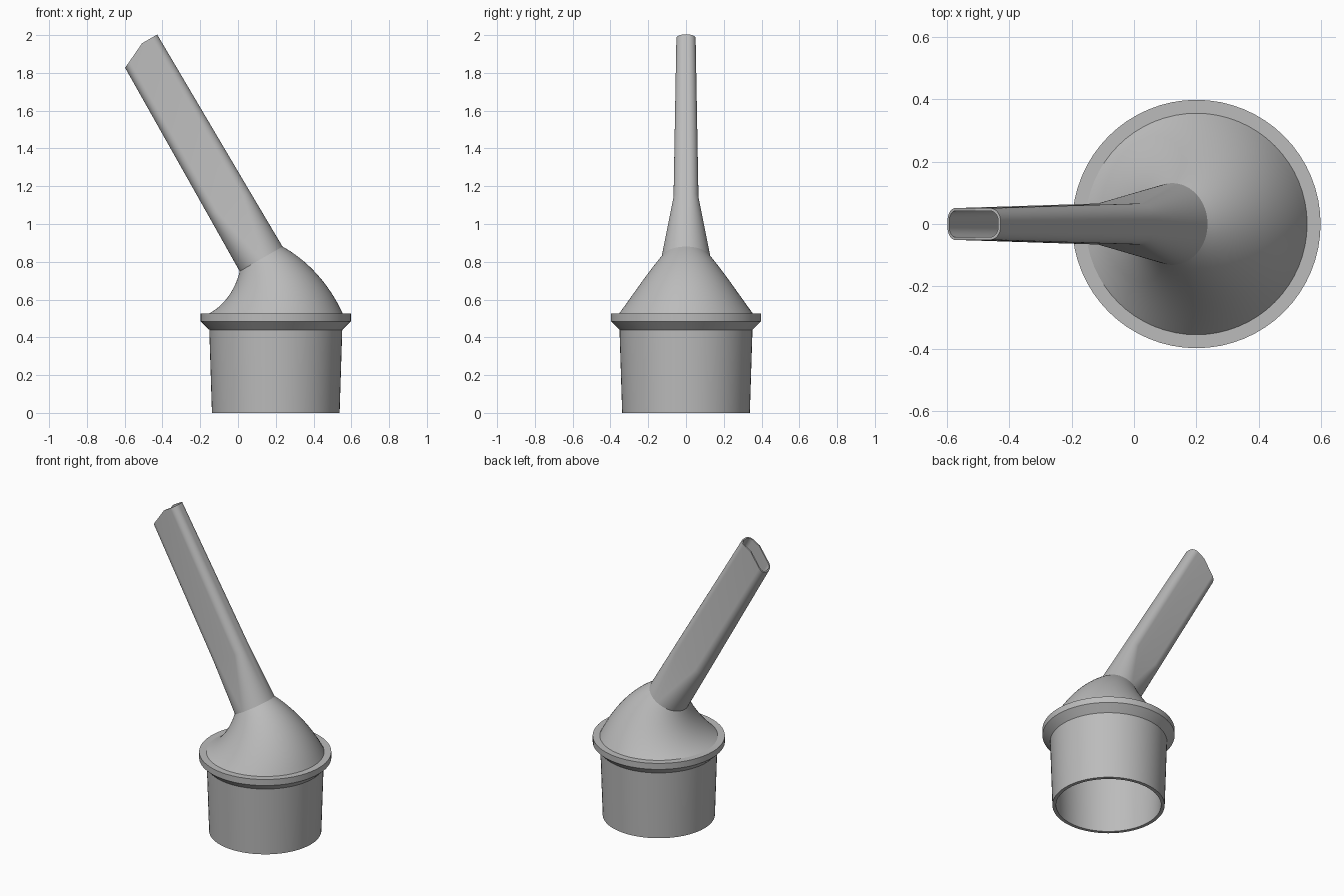
import bpy, bmesh
from math import sin, cos, pi, radians
from mathutils import Vector

cube = bpy.data.objects.get("Cube")
if cube:
    bpy.data.objects.remove(cube)

grey = bpy.data.materials.new("plain grey")
grey.use_nodes = True
GREY = (0.5, 0.5, 0.5, 1)
grey.diffuse_color = GREY
grey.node_tree.nodes["Principled BSDF"].inputs["Base Color"].default_value = GREY

KINK = 0.025     # where the bevelled mouth begins across the spout
STEPS = 16       # segments per quarter turn
TILT = radians(30)


def section(hx, hy, r):
    """Rounded rectangle; a circle when hx = hy = r."""
    pts = []
    for corner, (sx, sy) in enumerate([(1, 1), (-1, 1), (-1, -1), (1, -1)]):
        for i in range(STEPS + 1):
            a = (corner + i / STEPS) * pi / 2
            pts.append((sx * (hx - r) + r * cos(a), sy * (hy - r) + r * sin(a)))
        if corner in (0, 2):
            pts.append((max(r - hx, min(hx - r, KINK)), sy * hy))
    return pts


def ring(center, tilt, hx, hy=None, r=None, bevel=0):
    """Section placed at a centre, leaning towards -x by tilt."""
    across = Vector((cos(tilt), 0, sin(tilt)))
    along = Vector((-sin(tilt), 0, cos(tilt)))
    return [Vector(center) + across * u + Vector((0, v, 0))
            - along * bevel * max(0, KINK - u)
            for u, v in section(hx, hy or hx, r or hx)]


def shell(name, rings):
    """Closed skin through the outer rings and back along the inner ones."""
    bm = bmesh.new()
    loops = [[bm.verts.new(p) for p in loop] for loop in rings]
    n = len(loops[0])
    for a, b in zip(loops, loops[1:] + loops[:1]):
        for i in range(n):
            j = (i + 1) % n
            bm.faces.new((a[i], a[j], b[j], b[i]))
    bmesh.ops.remove_doubles(bm, verts=bm.verts, dist=1e-5)
    bmesh.ops.recalc_face_normals(bm, faces=bm.faces)
    mesh = bpy.data.meshes.new(name)
    bm.to_mesh(mesh)
    bm.free()
    obj = bpy.data.objects.new(name, mesh)
    bpy.context.collection.objects.link(obj)
    mesh.materials.append(grey)
    bpy.ops.object.select_all(action="DESELECT")
    obj.select_set(True)
    bpy.context.view_layer.objects.active = obj
    bpy.ops.object.shade_smooth_by_angle(angle=radians(25))


# Tapered socket with its flared collar, open below
BASE_X, COLLAR_TOP = 0.2, 0.525
profile = [(0.338, 0), (0.352, 0.44), (0.398, 0.485), (0.398, COLLAR_TOP),
           (0.335, COLLAR_TOP), (0.33, 0.44), (0.316, 0)]
shell("socket_and_collar", [ring((BASE_X, 0, z), 0, r) for r, z in profile])

# Shoulder: shrinking circles swept along a short arc
BEND, R_LOW, R_HIGH = 0.58, 0.355, 0.131


def shoulder_ring(t, wall):
    a = t * TILT
    center = (BASE_X - BEND * (1 - cos(a)), 0, COLLAR_TOP + BEND * sin(a))
    return ring(center, a, R_LOW + (R_HIGH - R_LOW) * t - wall)


ts = [i / 16 for i in range(17)]
shell("shoulder", [shoulder_ring(t, 0) for t in ts]
      + [shoulder_ring(t, 0.02 - 0.008 * t) for t in reversed(ts)])

# Spout: round root becoming a flat tube with a bevelled mouth
root = Vector((BASE_X - BEND * (1 - cos(TILT)), 0, COLLAR_TOP + BEND * sin(TILT)))
axis = Vector((-sin(TILT), 0, cos(TILT)))
stations = [(0, R_HIGH, R_HIGH, R_HIGH, 0),
            (0.333, 0.127, 0.066, 0.052, 0),
            (1.304, 0.1175, 0.051, 0.04, 0.476)]


def spout_rings(wall):
    return [ring(root + axis * s, TILT, hx - wall, hy - wall, r - wall, bevel)
            for s, hx, hy, r, bevel in stations]


shell("spout", spout_rings(0) + spout_rings(0.009)[::-1])
